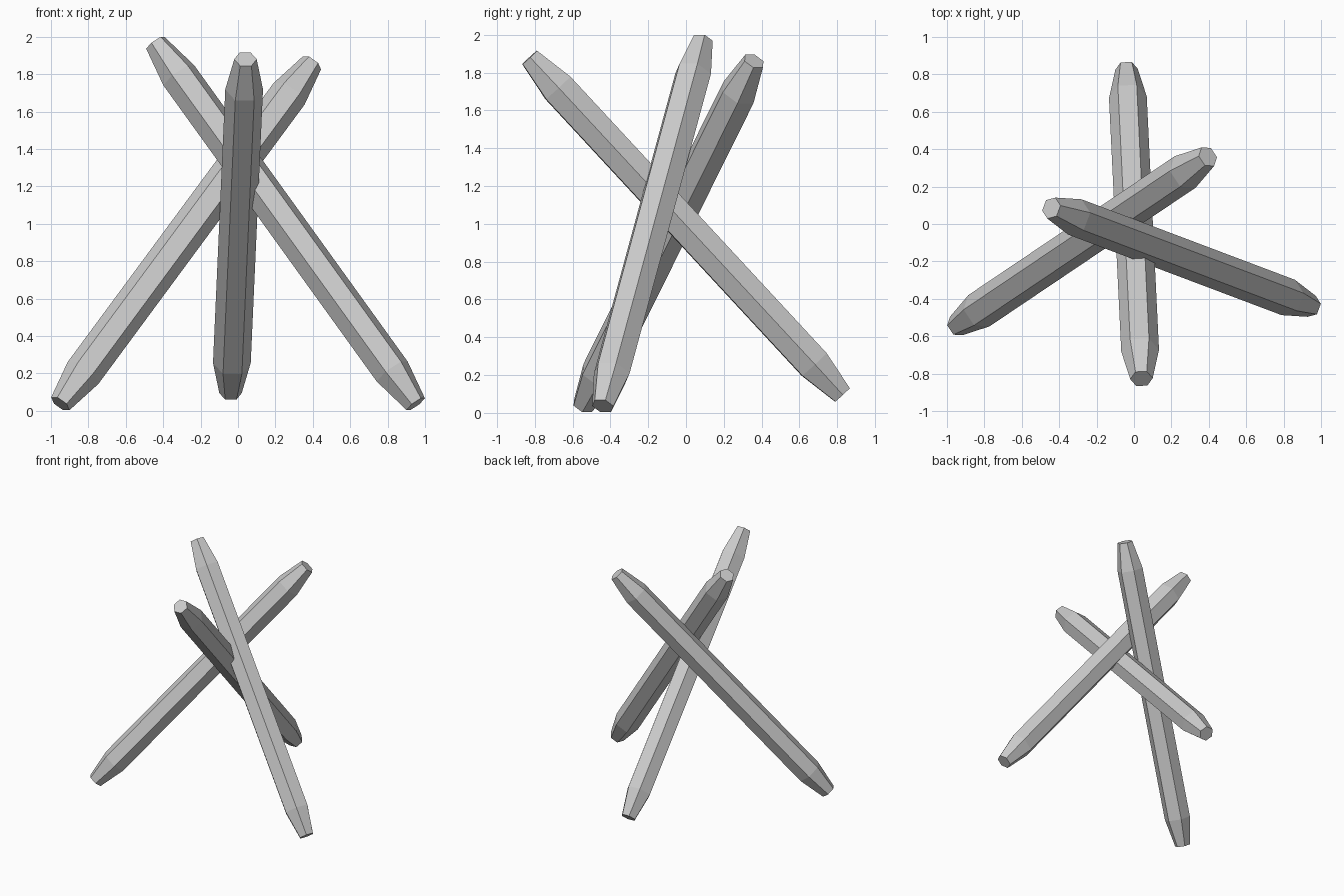
import bpy, bmesh
from mathutils import Vector
from math import cos, sin, pi

if "Cube" in bpy.data.objects:
    bpy.data.objects.remove(bpy.data.objects["Cube"])

RADIUS, TIP_RADIUS, TAPER = 0.101, 0.06, 0.22


def hex_beam(name, foot, head):
    """Six-sided beam from foot to head with tapered, flat-capped ends."""
    foot, head = Vector(foot), Vector(head)
    axis = (head - foot).normalized()
    side = axis.cross(Vector((0, 0, 1))).normalized()   # level corner direction
    up = side.cross(axis)
    bm = bmesh.new()
    stations = [(foot, TIP_RADIUS), (foot + axis * TAPER, RADIUS),
                (head - axis * TAPER, RADIUS), (head, TIP_RADIUS)]
    rings = [[bm.verts.new(c + r * (side * cos(i * pi / 3) + up * sin(i * pi / 3)))
              for i in range(6)] for c, r in stations]
    for a, b in zip(rings, rings[1:]):
        for i in range(6):
            j = (i + 1) % 6
            bm.faces.new((a[i], a[j], b[j], b[i]))
    bm.faces.new(rings[0])
    bm.faces.new(rings[-1])
    bmesh.ops.recalc_face_normals(bm, faces=bm.faces)
    mesh = bpy.data.meshes.new(name)
    bm.to_mesh(mesh)
    bm.free()
    obj = bpy.data.objects.new(name, mesh)
    bpy.context.collection.objects.link(obj)
    return obj


# Three crossed beams of equal length
hex_beam("left_beam", (-0.95, -0.545, 0.038), (0.395, 0.36, 1.86))
hex_beam("right_beam", (0.95, -0.44, 0.036), (-0.442, 0.085, 1.968))
hex_beam("back_beam", (-0.04, 0.827, 0.095), (0.04, -0.827, 1.88))
